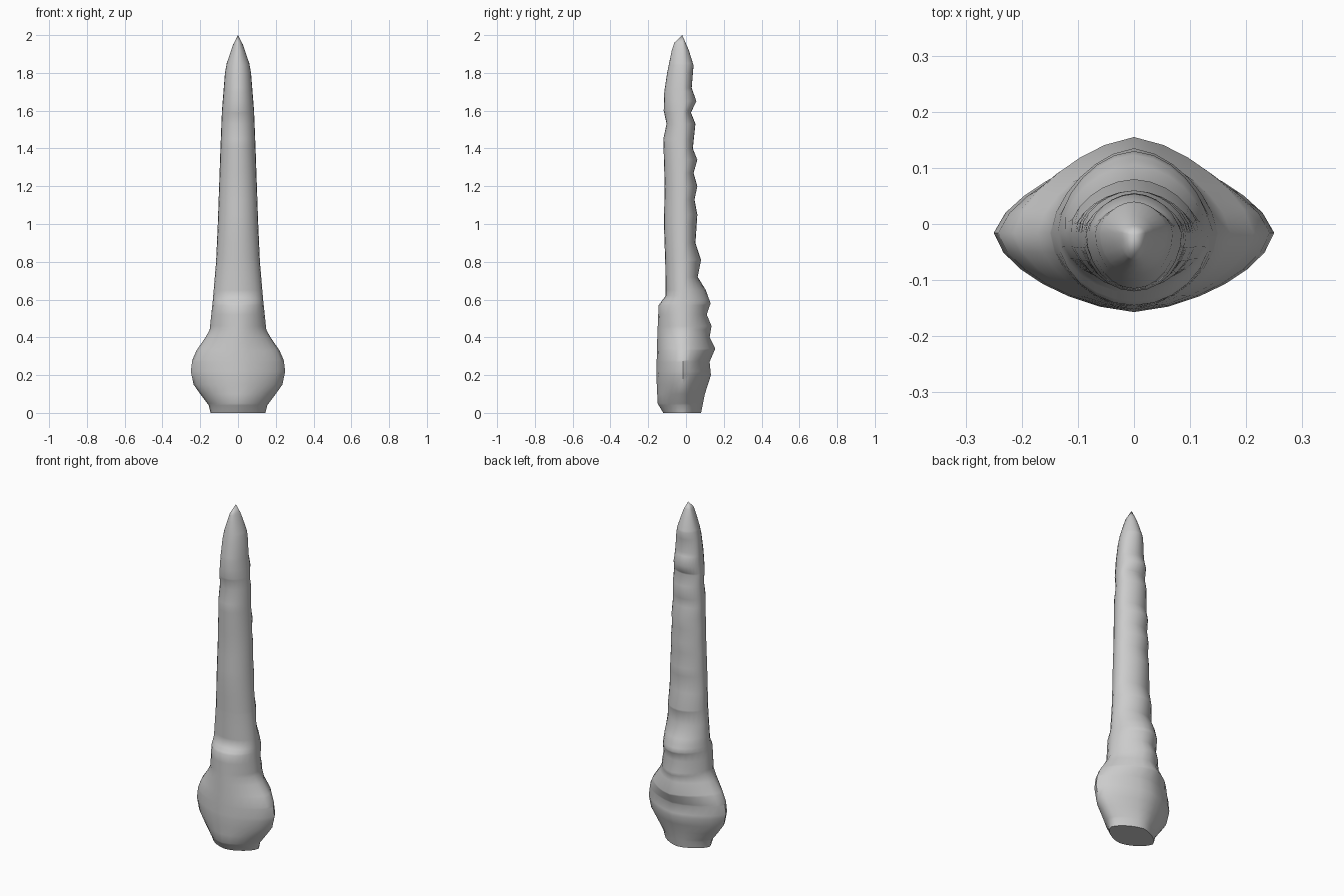
import bpy, bmesh, math

if "Cube" in bpy.data.objects:
    bpy.data.objects.remove(bpy.data.objects["Cube"])

# Profiles as (height, offset): half width, front surface and back surface
WIDTH = [(0, .145), (.04, .155), (.1, .20), (.15, .235), (.22, .25), (.28, .242),
         (.33, .22), (.4, .172), (.44, .15), (.6, .133), (.8, .116), (1, .107),
         (1.2, .10), (1.4, .093), (1.6, .085), (1.8, .069), (1.85, .06), (1.95, .026), (2, 0)]
FRONT = [(0, -.12), (.05, -.15), (.2, -.157), (.4, -.152), (.57, -.145), (.62, -.108),
         (.8, -.11), (1, -.117), (1.2, -.113), (1.45, -.12), (1.53, -.103), (1.6, -.118),
         (1.7, -.115), (1.8, -.10), (1.92, -.075), (1.96, -.062), (2, -.02)]
BACK = [(0, .08), (.1, .10), (.2, .132), (.27, .125), (.34, .155), (.4, .125), (.46, .135),
        (.52, .11), (.58, .13), (.65, .105), (.72, .062), (.81, .08), (.9, .05), (1.05, .06),
        (1.13, .045), (1.2, .06), (1.27, .04), (1.34, .06), (1.4, .036), (1.53, .05),
        (1.59, .026), (1.65, .055), (1.72, .03), (1.84, .04), (1.92, .015), (2, -.02)]
MID_Y = -.016
SIDES = 24


def sample(profile, z):
    for (z0, a), (z1, b) in zip(profile, profile[1:]):
        if z <= z1:
            return a + (b - a) * (z - z0) / (z1 - z0)
    return profile[-1][1]


def section(z):
    """Oval cross-section, more pointed at the sides in the bulb."""
    w, f, b = (sample(p, z) for p in (WIDTH, FRONT, BACK))
    bulb = max(0, min(1, (.6 - z) / .25))
    points = []
    for i in range(SIDES):
        a = math.tau * i / SIDES
        c, s = math.cos(a), math.sin(a)
        power = (1.8 - .3 * bulb) if s > 0 else (2 - .4 * bulb)
        r = (abs(c) ** power + abs(s) ** power) ** (-1 / power)
        depth = (b - MID_Y) if s > 0 else (MID_Y - f)
        points.append((w * r * c, MID_Y + depth * r * s, z))
    return points


# Tapered shaft and rounded bulb, lofted through all profile heights
heights = sorted({z for p in (WIDTH, FRONT, BACK) for z, _ in p if z < 2})
bm = bmesh.new()
rings = [[bm.verts.new(p) for p in section(z)] for z in heights]
for lo, hi in zip(rings, rings[1:]):
    for i in range(SIDES):
        j = (i + 1) % SIDES
        bm.faces.new((lo[i], lo[j], hi[j], hi[i]))

# Pointed tip and flat foot
tip = bm.verts.new((0, -.02, 2))
for i in range(SIDES):
    bm.faces.new((rings[-1][i], rings[-1][(i + 1) % SIDES], tip))
bm.faces.new(rings[0][::-1])
bmesh.ops.recalc_face_normals(bm, faces=bm.faces)

mesh = bpy.data.meshes.new("spike_body")
bm.to_mesh(mesh)
bm.free()
body = bpy.data.objects.new("spike_body", mesh)
bpy.context.collection.objects.link(body)

# Plain grey surface
grey = bpy.data.materials.new("light_grey")
grey.diffuse_color = (.6, .6, .6, 1)
grey.use_nodes = True
grey.node_tree.nodes["Principled BSDF"].inputs["Base Color"].default_value = grey.diffuse_color
mesh.materials.append(grey)

bpy.context.view_layer.objects.active = body
body.select_set(True)
bpy.ops.object.shade_smooth_by_angle(angle=math.radians(50))
